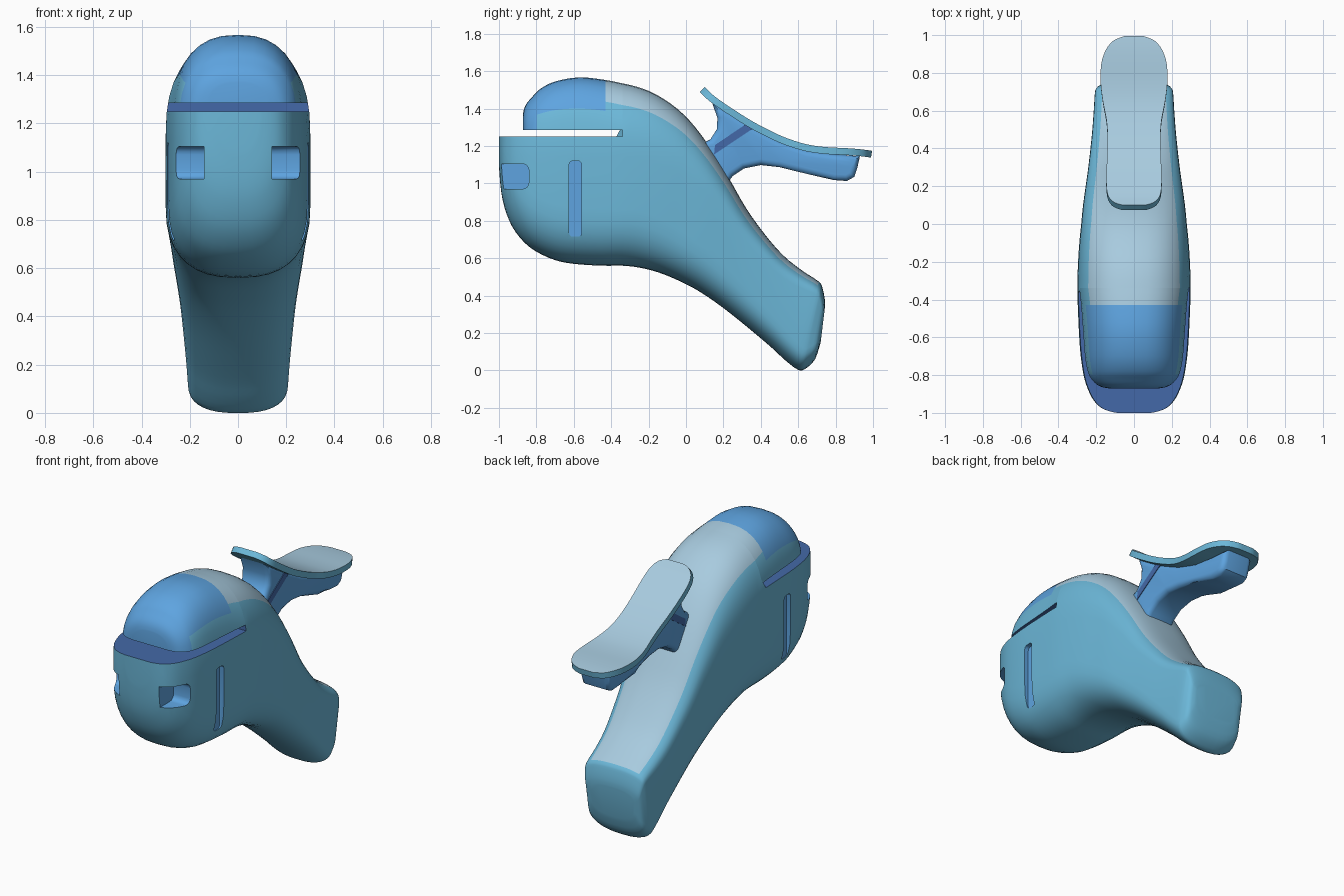
import bpy, bmesh, math
from mathutils import Vector

if "Cube" in bpy.data.objects:
    bpy.data.objects.remove(bpy.data.objects["Cube"])

# shared palette (every part carries all slots, so indices always agree)
TEAL, PALE, BLUE, DARK = range(4)


def lin(c):
    return tuple((v / 255 / 12.92 if v < 11 else ((v / 255 + .055) / 1.055) ** 2.4) for v in c) + (1,)


MATS = []
for name, rgb in (("teal", (108, 184, 217)), ("pale_blue", (168, 203, 223)),
                  ("bright_blue", (94, 164, 224)), ("dark_blue", (68, 105, 168))):
    m = bpy.data.materials.new(name)
    m.diffuse_color = lin(rgb)
    m.use_nodes = True
    m.node_tree.nodes["Principled BSDF"].inputs["Base Color"].default_value = m.diffuse_color
    MATS.append(m)


def make(name, bm):
    bmesh.ops.recalc_face_normals(bm, faces=bm.faces)
    me = bpy.data.meshes.new(name)
    bm.to_mesh(me)
    bm.free()
    for m in MATS:
        me.materials.append(m)
    ob = bpy.data.objects.new(name, me)
    bpy.context.collection.objects.link(ob)
    return ob


def activate(ob):
    bpy.ops.object.select_all(action='DESELECT')
    ob.select_set(True)
    bpy.context.view_layer.objects.active = ob


def smooth(ob, angle=35):
    activate(ob)
    bpy.ops.object.shade_smooth_by_angle(angle=math.radians(angle))


def spline(rows, steps):
    """Catmull-Rom through rows of numbers; returns (parameter, row) pairs."""
    out = []
    for i in range(len(rows) - 1):
        p0, p1, p2, p3 = (rows[max(0, min(len(rows) - 1, i + k))] for k in (-1, 0, 1, 2))
        for s in range(steps):
            t = s / steps
            out.append((i + t, [b + .5 * t * (c - a + t * (2 * a - 5 * b + 4 * c - d + t * (3 * (b - c) + d - a)))
                                for a, b, c, d in zip(p0, p1, p2, p3)]))
    return out + [(len(rows) - 1, rows[-1])]


def loft(name, rows, rule, steps=3):
    """Rows: top y, top z, bottom y, bottom z, half width, top radius, bottom radius."""
    bm = bmesh.new()
    rings, params = [], []
    for u, (ty, tz, by, bz, w, rt, rb) in spline(rows, steps):
        top, bot = Vector((0, ty, tz)), Vector((0, by, bz))
        h = (top - bot).length
        k = min(1, .98 * h / (rt + rb))
        rt, rb = rt * k, rb * k
        ring = []
        for j in range(38):
            a = math.radians(j * 10 if j < 19 else (j - 1) * 10)
            s, c = abs(math.sin(a)) ** .8, abs(math.cos(a)) ** .8
            x = math.copysign(w * c, math.cos(a))
            v = h - rt * (1 - s) if j < 19 else rb * (1 - s)
            p = bot.lerp(top, v / h)
            ring.append(bm.verts.new((x, p.y, p.z)))
        rings.append(ring)
        params.append(u)
    for i in range(len(rings) - 1):
        for j in range(38):
            k = (j + 1) % 38
            f = bm.faces.new((rings[i][j], rings[i][k], rings[i + 1][k], rings[i + 1][j]))
            angle = j * 10 + 5 if j < 18 else -1
            f.material_index = rule((params[i] + params[i + 1]) / 2, angle, f.calc_center_median())
    bm.faces.new(rings[0]).material_index = rule(0, 90, Vector((0, rows[0][0], 1.3)))
    bm.faces.new(rings[-1])
    return make(name, bm)


def cut(ob, lo, hi, mat, bevel=0, axis=None):
    """Subtract a box whose faces colour the cut; bevel only edges along one axis."""
    bm = bmesh.new()
    bmesh.ops.create_cube(bm, size=1)
    for v in bm.verts:
        v.co = [(a + b) / 2 + c * (b - a) for a, b, c in zip(lo, hi, v.co)]
    if bevel:
        edges = [e for e in bm.edges if abs((e.verts[0].co - e.verts[1].co)[axis]) > 1e-4]
        bmesh.ops.bevel(bm, geom=edges, offset=bevel, segments=4, profile=.5, affect='EDGES')
    for f in bm.faces:
        f.material_index = mat
    tool = make("cutter", bm)
    tool.hide_render = True
    mod = ob.modifiers.new("cut", 'BOOLEAN')
    mod.operation, mod.solver, mod.object = 'DIFFERENCE', 'EXACT', tool
    activate(ob)
    bpy.ops.object.modifier_apply(modifier="cut")
    bpy.data.objects.remove(tool)


# main body: rounded nose, swept down into the tail
nose = [(-1.0, 1.09, .09), (-.99, .97, .135), (-.97, .87, .178), (-.93, .77, .216), (-.87, .69, .246),
        (-.8, .635, .267), (-.7, .59, .282), (-.6, .57, .29), (-.45, .56, .297), (-.34, .56, .3)]
rows = [(y, 1.535, y, z, w, .39, .3) for y, z, w in nose]
rows += [(-.2, 1.495, -.25, .55, .297, .37, .3), (-.08, 1.425, -.15, .525, .29, .34, .28),
         (.02, 1.335, -.05, .485, .28, .3, .26), (.12, 1.205, .05, .435, .27, .25, .24),
         (.22, 1.045, .15, .37, .256, .2, .22), (.32, .87, .25, .295, .242, .16, .2),
         (.42, .73, .36, .205, .23, .13, .18), (.52, .615, .46, .12, .22, .11, .16),
         (.62, .535, .53, .055, .213, .09, .14), (.71, .475, .6, .003, .207, .07, .12),
         (.73, .44, .64, .01, .2, .07, .12), (.742, .38, .69, .06, .185, .07, .1),
         (.743, .34, .72, .15, .15, .06, .08)]
body = loft("body", rows, lambda u, a, c: PALE if 9 < u < 19 and 40 < a < 140 else TEAL)
cut(body, (-1, -2, 1.25), (1, -.34, 2), DARK)
for s in (-1, 1):
    xs = sorted((s * .14, s * .5))
    cut(body, (xs[0], -1.2, .97), (xs[1], -.84, 1.105), BLUE, .035, 0)
    xs = sorted((s * .262, s * .5))
    cut(body, (xs[0], -.625, .715), (xs[1], -.558, 1.12), BLUE, .02, 0)
smooth(body)

# upper head with the domed cap, separated from the body by the open slot
crown = [(-.872, 1.37, .12, .1), (-.865, 1.4, .165, .15), (-.85, 1.43, .2, .2), (-.82, 1.465, .23, .25),
         (-.78, 1.505, .25, .31), (-.7, 1.545, .264, .36), (-.57, 1.567, .274, .39),
         (-.43, 1.553, .287, .39), (-.34, 1.535, .3, .39)]


def head_colour(u, a, c):
    if c.y > -.43:
        return PALE if 40 < a < 140 else TEAL
    return BLUE if 30 < a < 150 or c.y < -.79 else TEAL


head = loft("upper_head", [(y, z, y, 1.0, w, r, .1) for y, z, w, r in crown], head_colour)
cut(head, (-1, -2, .5), (1, 1, 1.285), DARK)
smooth(head)

# lever stem: side profile given thickness and rounded edges
side = [(.06, 1.2), (.13, 1.235), (.165, 1.29), (.168, 1.35), (.14, 1.43), (.22, 1.39), (.35, 1.305),
        (.5, 1.225), (.65, 1.175), (.8, 1.155), (.93, 1.145), (.915, 1.08), (.9, 1.035), (.86, 1.013),
        (.79, 1.018), (.65, 1.05), (.5, 1.087), (.4, 1.098), (.31, 1.08), (.25, 1.04), (.2, .97)]
bm = bmesh.new()
face = bm.faces.new([bm.verts.new((-.1, y, z)) for y, z in side])
moved = bmesh.ops.extrude_face_region(bm, geom=[face])["geom"]
for v in moved:
    if isinstance(v, bmesh.types.BMVert):
        v.co.x = .1
rims = [e for e in bm.edges if abs(e.verts[0].co.x - e.verts[1].co.x) < 1e-4]
bmesh.ops.bevel(bm, geom=rims, offset=.035, segments=4, profile=.5, affect='EDGES', clamp_overlap=True)
for f in bm.faces:
    f.material_index = BLUE
smooth(make("lever_stem", bm), 40)

# dark stripe on each side of the stem
for s, label in ((-1, "left"), (1, "right")):
    bm = bmesh.new()
    for x in (.098, .104):
        bm.faces.new([bm.verts.new((s * x, y, z)) for y, z in
                      ((.15, 1.155), (.36, 1.295), (.325, 1.32), (.155, 1.205))])
    bmesh.ops.bridge_loops(bm, edges=bm.edges[:])
    for f in bm.faces:
        f.material_index = DARK
    make("stem_stripe_" + label, bm)

# lever plate: curved paddle, pale on top with a teal rim
paddle = [(.1, 1.515, .06), (.115, 1.5, .105), (.15, 1.468, .137), (.22, 1.418, .147), (.35, 1.335, .143),
          (.46, 1.277, .14), (.55, 1.238, .146), (.65, 1.208, .165), (.75, 1.194, .177), (.85, 1.189, .173),
          (.92, 1.184, .15), (.97, 1.178, .11), (.995, 1.174, .05)]
bm = bmesh.new()
prev = None
for u, (y, z, w) in spline(paddle, 3):
    row = [bm.verts.new((w * k, y, z)) for k in (-1, -.5, 0, .5, 1)]
    if prev:
        for k in range(4):
            bm.faces.new((prev[k], prev[k + 1], row[k + 1], row[k])).material_index = PALE
    prev = row
plate = make("lever_plate", bm)
if plate.data.polygons[0].normal.z < 0:
    plate.data.flip_normals()
mod = plate.modifiers.new("thickness", 'SOLIDIFY')
mod.thickness, mod.offset = .037, -1
mod.material_offset = mod.material_offset_rim = -1
activate(plate)
bpy.ops.object.modifier_apply(modifier="thickness")
smooth(plate)
